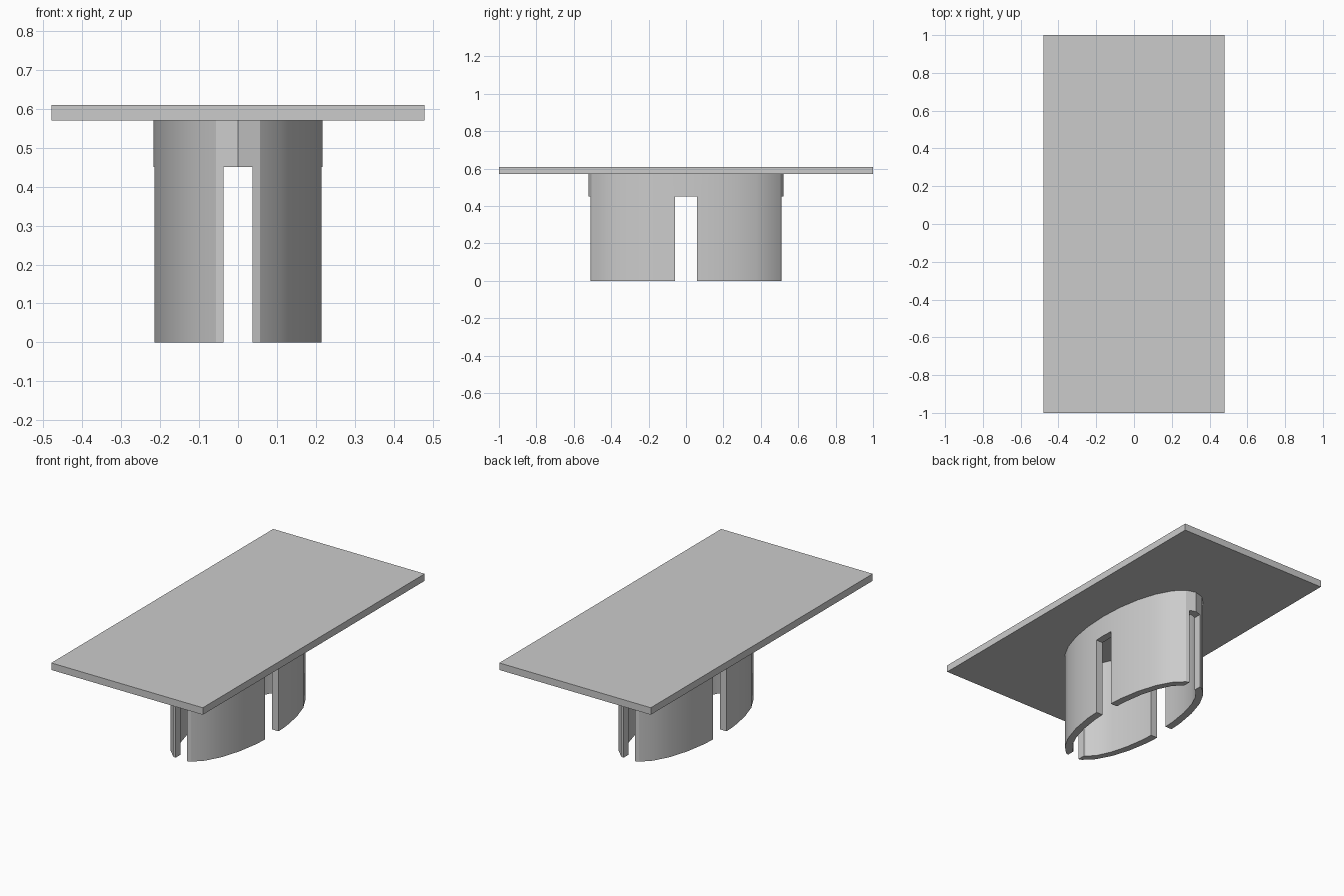
import bpy, bmesh
from math import sin, cos, tau, radians

if "Cube" in bpy.data.objects:
    bpy.data.objects.remove(bpy.data.objects["Cube"])

PLATE_BOTTOM, PLATE_TOP, SLOT_TOP = 0.57, 0.61, 0.45
OUTER_X, OUTER_Y, WALL, SIDES = 0.217, 0.522, 0.043, 24

grey = bpy.data.materials.new("light grey")
grey.use_nodes = True
grey.diffuse_color = (0.6, 0.6, 0.6, 1)
grey.node_tree.nodes["Principled BSDF"].inputs["Base Color"].default_value = grey.diffuse_color


def add_box(name, half_x, half_y, z0, z1):
    bpy.ops.mesh.primitive_cube_add(size=2, location=(0, 0, (z0 + z1) / 2))
    box = bpy.context.object
    box.name = name
    box.scale = (half_x, half_y, (z1 - z0) / 2)
    bpy.ops.object.transform_apply(location=False, rotation=False, scale=True)
    box.data.materials.append(grey)
    return box


def add_oval_tube(name, rx, ry, wall, z0, z1):
    bm = bmesh.new()

    def ring(inset, z):
        return [bm.verts.new(((rx - inset) * sin(tau * i / SIDES),
                              (ry - inset) * cos(tau * i / SIDES), z)) for i in range(SIDES)]

    # outer bottom, outer top, inner top, inner bottom, bridged in a loop
    rings = [ring(0, z0), ring(0, z1), ring(wall, z1), ring(wall, z0)]
    for r, a in enumerate(rings):
        b = rings[(r + 1) % len(rings)]
        for i in range(SIDES):
            j = (i + 1) % SIDES
            bm.faces.new((a[i], a[j], b[j], b[i]))
    bmesh.ops.recalc_face_normals(bm, faces=bm.faces)
    mesh = bpy.data.meshes.new(name)
    bm.to_mesh(mesh)
    bm.free()
    tube = bpy.data.objects.new(name, mesh)
    bpy.context.collection.objects.link(tube)
    mesh.materials.append(grey)
    return tube


def cut(target, cutter):
    mod = target.modifiers.new("slot", "BOOLEAN")
    mod.operation, mod.solver, mod.object = "DIFFERENCE", "EXACT", cutter
    bpy.ops.object.select_all(action="DESELECT")
    bpy.context.view_layer.objects.active = target
    target.select_set(True)
    bpy.ops.object.modifier_apply(modifier=mod.name)
    bpy.data.objects.remove(cutter)


# Flat rectangular top
add_box("top_plate", 0.478, 1.0, PLATE_BOTTOM, PLATE_TOP)

# Oval sleeve with a slot through each of its four sides
sleeve = add_oval_tube("oval_sleeve", OUTER_X, OUTER_Y, WALL, 0, PLATE_BOTTOM)
cut(sleeve, add_box("end_slot_cutter", 0.037, 0.8, -0.1, SLOT_TOP))
cut(sleeve, add_box("side_slot_cutter", 0.4, 0.06, -0.1, SLOT_TOP))
bpy.ops.object.shade_smooth_by_angle(angle=radians(25))
